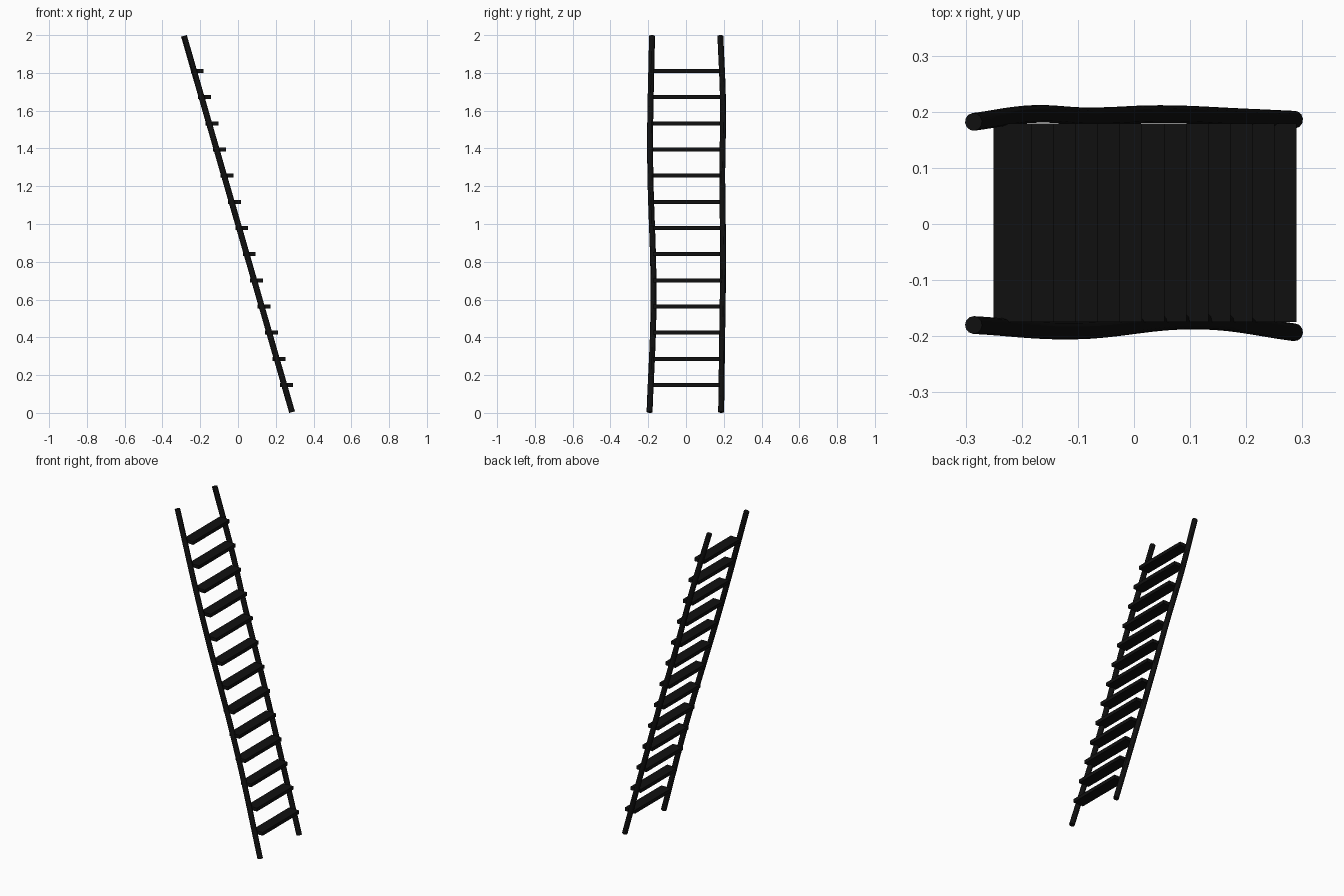
import bpy

if "Cube" in bpy.data.objects:
    bpy.data.objects.remove(bpy.data.objects["Cube"])

TOP_X, RADIUS = 0.286, 0.0158

mat = bpy.data.materials.new("black_paint")
mat.diffuse_color = (0.005, 0.005, 0.005, 1)
mat.use_nodes = True
mat.node_tree.nodes["Principled BSDF"].inputs["Base Color"].default_value = mat.diffuse_color


def slope_z(x):
    # height on the leaning line of the ladder
    return 1 - x * 0.9955 / TOP_X


def rail(name, points):
    # round pole along a slightly wavy path
    cu = bpy.data.curves.new(name, "CURVE")
    cu.dimensions = "3D"
    cu.bevel_depth = RADIUS
    cu.bevel_resolution = 4
    cu.use_fill_caps = True
    cu.resolution_u = 8
    sp = cu.splines.new("BEZIER")
    sp.bezier_points.add(len(points) - 1)
    for bp, (x, y) in zip(sp.bezier_points, points):
        bp.co = (x, y, slope_z(x))
        bp.handle_left_type = bp.handle_right_type = "AUTO"
    ob = bpy.data.objects.new(name, cu)
    bpy.context.collection.objects.link(ob)
    bpy.ops.object.select_all(action="DESELECT")
    ob.select_set(True)
    bpy.context.view_layer.objects.active = ob
    bpy.ops.object.convert(target="MESH")
    ob = bpy.context.object
    bpy.ops.object.shade_smooth_by_angle()
    ob.data.materials.clear()
    ob.data.materials.append(mat)


# side rails
rail("front_rail", [(-TOP_X, -0.18), (-0.11, -0.19), (0.12, -0.172), (TOP_X, -0.193)])
rail("back_rail", [(-TOP_X, 0.182), (-0.18, 0.196), (-0.08, 0.192),
                   (0.05, 0.196), (0.2, 0.19), (TOP_X, 0.186)])

# flat horizontal treads, set slightly forward of the rails
for i in range(13):
    t = i / 12
    bpy.ops.mesh.primitive_cube_add(
        size=1, location=(0.256 - 0.472 * t, 0.002, 0.148 + 1.662 * t))
    tread = bpy.context.object
    tread.name = f"tread_{i + 1}"
    tread.scale = (0.068, 0.354, 0.021)
    bpy.ops.object.transform_apply(location=False, rotation=False, scale=True)
    tread.data.materials.append(mat)
